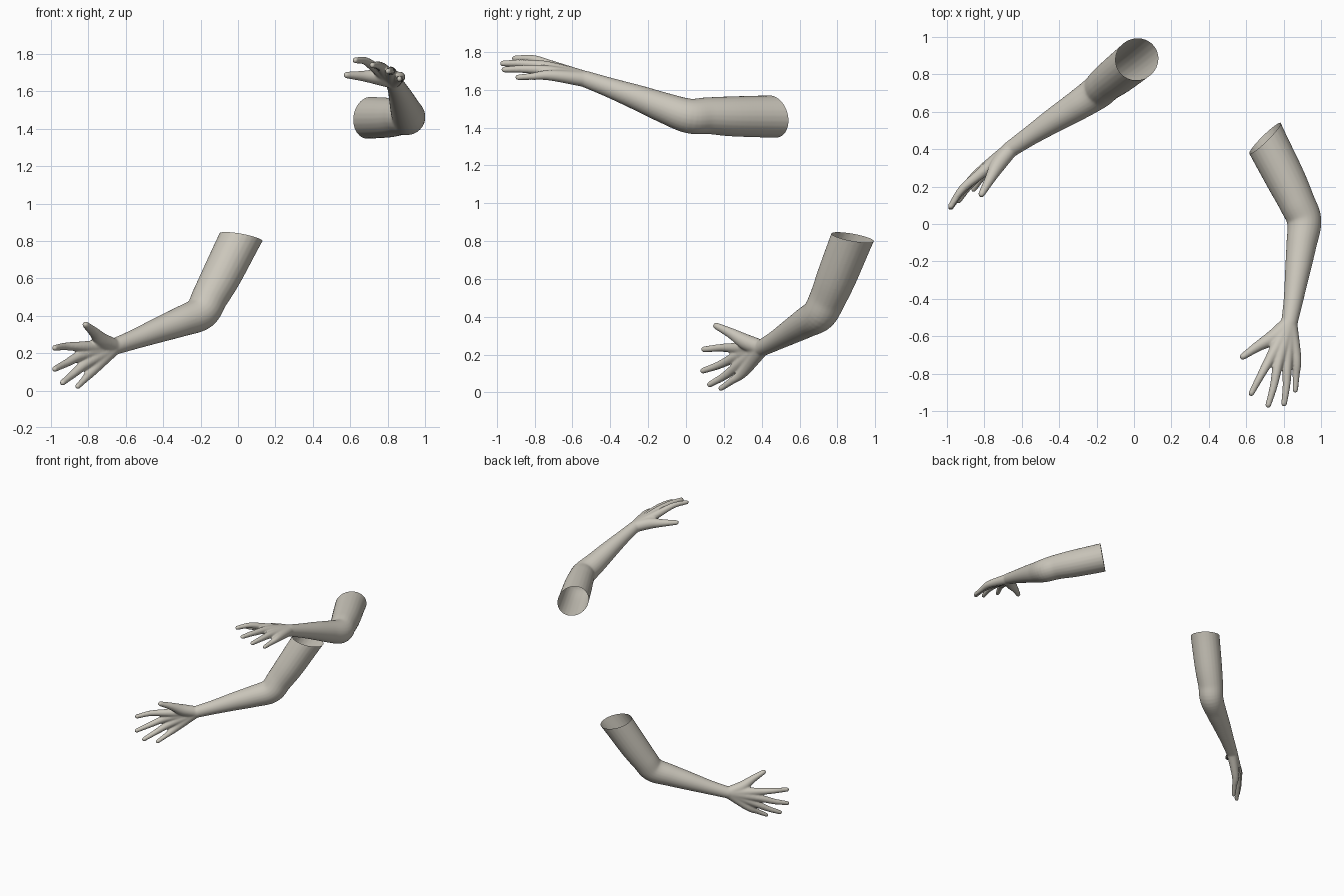
import bpy
import bmesh
import math
from mathutils import Matrix, Vector

cube = bpy.data.objects.get("Cube")
if cube:
    bpy.data.objects.remove(cube, do_unlink=True)

skin = bpy.data.materials.new("pale_clay")
skin.use_nodes = True
skin_colour = (0.60, 0.57, 0.50, 1)
skin.diffuse_color = skin_colour
skin.node_tree.nodes["Principled BSDF"].inputs["Base Color"].default_value = skin_colour

SIDES = 24
STEPS = 6


def spline(points):
    """Smooth path of (x, y, z, radius) through the control points."""
    pts = [Vector(p) for p in points]
    pts = [2 * pts[0] - pts[1]] + pts + [2 * pts[-1] - pts[-2]]
    path = []
    for p0, p1, p2, p3 in zip(pts, pts[1:], pts[2:], pts[3:]):
        for step in range(STEPS):
            t = step / STEPS
            path.append(0.5 * (2 * p1 + (p2 - p0) * t
                               + (2 * p0 - 5 * p1 + 4 * p2 - p3) * t ** 2
                               + (3 * p1 - p0 - 3 * p2 + p3) * t ** 3))
    path.append(pts[-2])
    return path


def add_tube(bm, points):
    """Closed limb of varying radius with a rounded far end."""
    path = spline(points)
    centres = [p.to_3d() for p in path]
    rings = []
    direction = Vector((0, 0, 1))
    turn = direction.rotation_difference(direction)
    for i, centre in enumerate(centres):
        ahead = centres[min(i + 1, len(centres) - 1)]
        behind = centres[max(i - 1, 0)]
        new_direction = (ahead - behind).normalized()
        turn = direction.rotation_difference(new_direction) @ turn
        direction = new_direction
        ring = []
        for side in range(SIDES):
            angle = math.tau * side / SIDES
            offset = Vector((math.cos(angle), math.sin(angle), 0)) * path[i][3]
            ring.append(bm.verts.new(centre + turn @ offset))
        rings.append(ring)
    for low, high in zip(rings, rings[1:]):
        for s in range(SIDES):
            n = (s + 1) % SIDES
            bm.faces.new((low[s], low[n], high[n], high[s]))
    bm.faces.new(rings[0][::-1])
    bm.faces.new(rings[-1])
    bmesh.ops.create_icosphere(bm, subdivisions=3, radius=path[-1][3],
                               matrix=Matrix.Translation(centres[-1]))


def frame(shoulder, middle_tip, index_tip, pinky_tip, handed):
    """Axes of an arm, measured from four landmarks."""
    shoulder, middle_tip = Vector(shoulder), Vector(middle_tip)
    along = (middle_tip - shoulder).normalized()
    across = Vector(index_tip) - Vector(pinky_tip)
    across = (across - along * across.dot(along)).normalized()
    normal = along.cross(across) * handed
    axes = Matrix((along, across, normal)).transposed().to_4x4()
    return Matrix.Translation((shoulder + middle_tip) / 2) @ axes


# Upper arm, elbow, forearm and wrist
limb = [
    (0.10, 0.95, 0.98, 0.115),
    (0.015, 0.88, 0.82, 0.112),
    (-0.085, 0.80, 0.62, 0.106),
    (-0.15, 0.75, 0.50, 0.097),
    (-0.197, 0.705, 0.415, 0.092),
    (-0.30, 0.635, 0.37, 0.081),
    (-0.42, 0.56, 0.325, 0.068),
    (-0.55, 0.475, 0.275, 0.053),
    (-0.66, 0.40, 0.235, 0.044),
]

# Each finger: knuckle, middle joint, tip
wrist = (-0.66, 0.40, 0.235, 0.042)
fingers = [
    [(-0.82, 0.27, 0.235, 0.029), (-0.92, 0.185, 0.236, 0.021), (-0.98, 0.095, 0.228, 0.016)],
    [(-0.83, 0.27, 0.19, 0.029), (-0.92, 0.175, 0.145, 0.021), (-0.98, 0.09, 0.115, 0.016)],
    [(-0.81, 0.28, 0.145, 0.029), (-0.885, 0.2, 0.085, 0.021), (-0.938, 0.125, 0.042, 0.016)],
    [(-0.775, 0.305, 0.11, 0.028), (-0.82, 0.24, 0.06, 0.019), (-0.857, 0.185, 0.022, 0.015)],
]
thumb = [(-0.725, 0.32, 0.265, 0.042), (-0.77, 0.24, 0.312, 0.028),
         (-0.815, 0.16, 0.352, 0.018)]

bm = bmesh.new()
add_tube(bm, limb)
for digit in fingers + [thumb]:
    add_tube(bm, [wrist] + digit)
mesh = bpy.data.meshes.new("right_arm")
bm.to_mesh(mesh)
bm.free()
right_arm = bpy.data.objects.new("right_arm", mesh)
bpy.context.collection.objects.link(right_arm)

# Blend the overlapping tubes into one skin
bpy.context.view_layer.objects.active = right_arm
right_arm.select_set(True)
remesh = right_arm.modifiers.new("blend", 'REMESH')
remesh.mode = 'VOXEL'
remesh.voxel_size = 0.006
soften = right_arm.modifiers.new("soften", 'SMOOTH')
soften.factor = 0.5
soften.iterations = 8
for modifier in ("blend", "soften"):
    bpy.ops.object.modifier_apply(modifier=modifier)

# Open the shoulder end with a slanted cut
bm = bmesh.new()
bm.from_mesh(mesh)
bmesh.ops.bisect_plane(bm, geom=bm.verts[:] + bm.edges[:] + bm.faces[:],
                       plane_co=(0.015, 0.88, 0.82), plane_no=(0.17, 0.17, 1),
                       clear_outer=True)
for face in bm.faces:
    face.smooth = True
bm.to_mesh(mesh)
bm.free()
mesh.materials.clear()
mesh.materials.append(skin)

# Mirrored arm, raised and turned palm down
left_mesh = mesh.copy()
left_mesh.name = "left_arm"
source = frame((0.015, 0.88, 0.82), (-0.99, 0.08, 0.11),
               (-0.99, 0.08, 0.23), (-0.86, 0.17, 0.01), 1)
target = frame((0.70, 0.45, 1.46), (0.715, -0.975, 1.74),
               (0.62, -0.915, 1.765), (0.87, -0.90, 1.655), -1)
left_mesh.transform(target @ source.inverted())
left_mesh.flip_normals()
left_arm = bpy.data.objects.new("left_arm", left_mesh)
bpy.context.collection.objects.link(left_arm)
